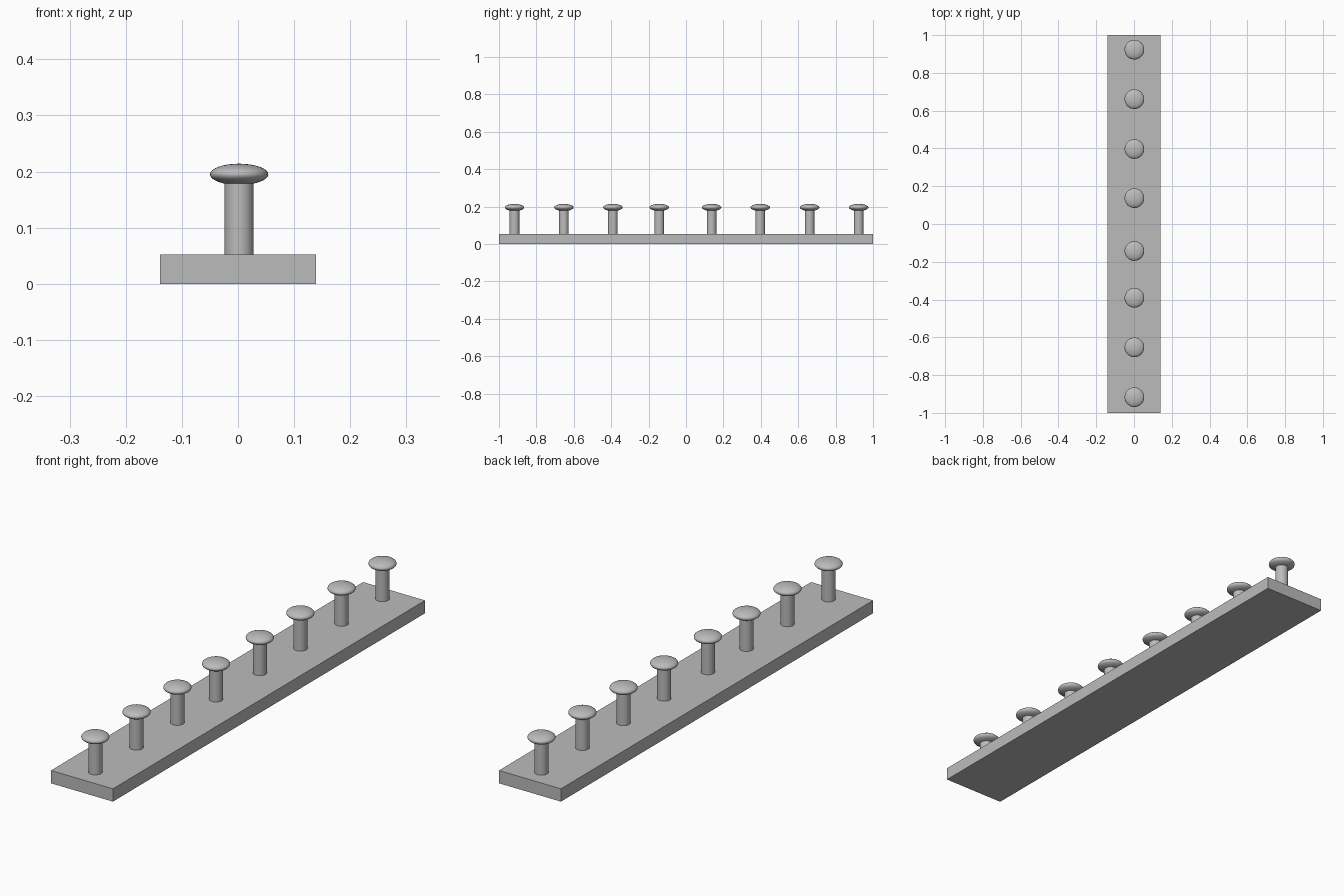
import bpy, math

if "Cube" in bpy.data.objects:
    bpy.data.objects.remove(bpy.data.objects["Cube"])

# One flat grey for the whole peg rail
grey = bpy.data.materials.new("plain grey")
grey.diffuse_color = (0.5, 0.5, 0.5, 1.0)
grey.use_nodes = True
grey.node_tree.nodes["Principled BSDF"].inputs["Base Color"].default_value = grey.diffuse_color

PEG_X = 0.002
BOARD_TOP = 0.052
PEG_YS = (-0.917, -0.653, -0.391, -0.143, 0.137, 0.397, 0.661, 0.923)


def finish(name, smooth=True):
    obj = bpy.context.object
    obj.name = name
    obj.data.name = name
    obj.data.materials.append(grey)
    bpy.ops.object.transform_apply(location=False, rotation=False, scale=True)
    if smooth:
        bpy.ops.object.shade_smooth_by_angle(angle=math.radians(40))
    return obj


def add_peg(index, y):
    # Round stem standing on the board
    z0, z1 = BOARD_TOP - 0.002, 0.18
    bpy.ops.mesh.primitive_cylinder_add(vertices=32, radius=0.026, depth=z1 - z0,
                                        location=(PEG_X, y, (z0 + z1) / 2))
    finish(f"peg_stem_{index}")
    # Flattened round head
    bpy.ops.mesh.primitive_uv_sphere_add(segments=32, ring_count=16, radius=1,
                                         location=(PEG_X, y, 0.195))
    bpy.context.object.scale = (0.052, 0.052, 0.019)
    head = finish(f"peg_head_{index}")
    head.data.shade_smooth()


# Long backing board
bpy.ops.mesh.primitive_cube_add(size=1, location=(0, 0, BOARD_TOP / 2))
bpy.context.object.scale = (0.278, 2.0, BOARD_TOP)
finish("board", smooth=False)

# Row of pegs
for i, y in enumerate(PEG_YS, 1):
    add_peg(i, y)
